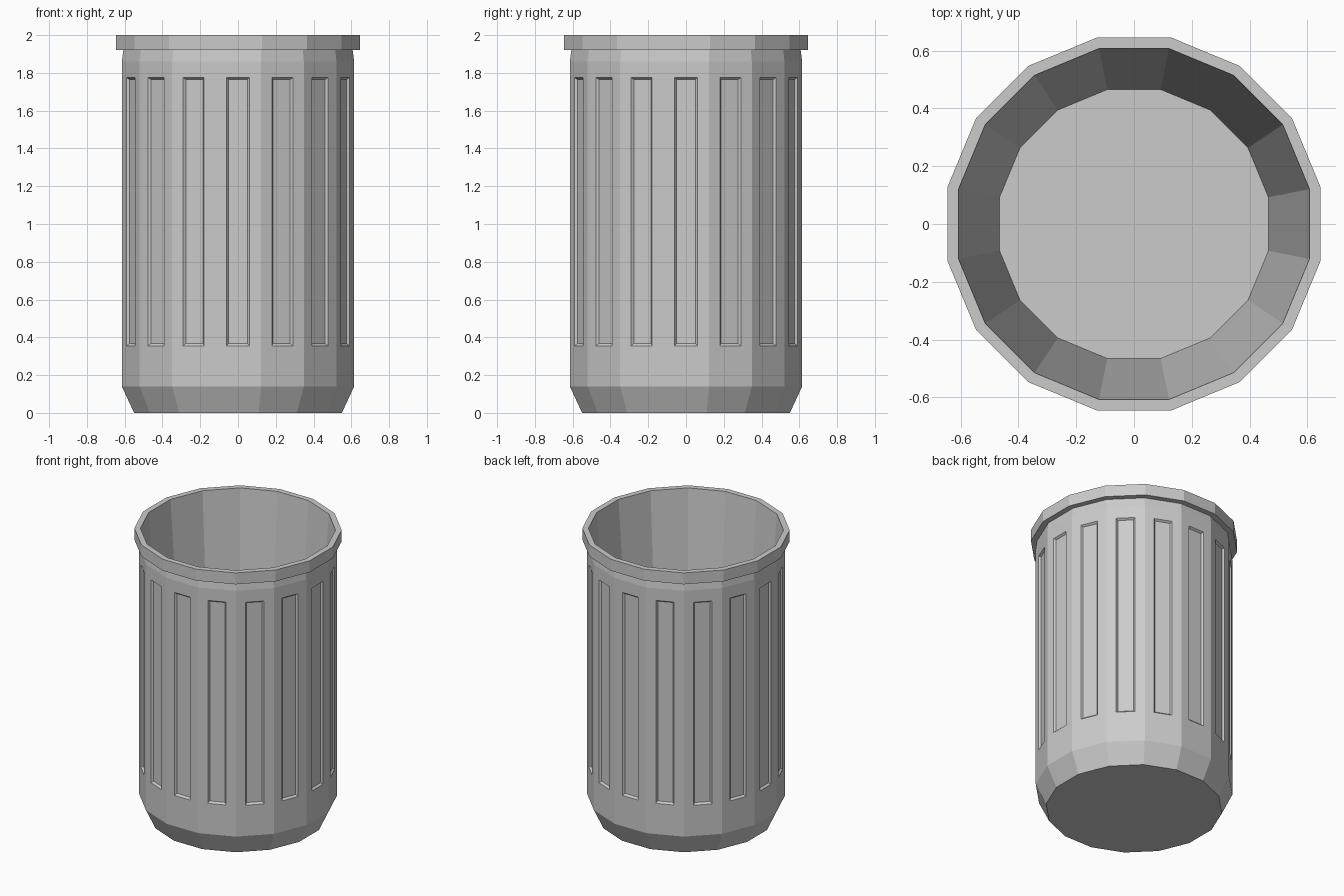
import bpy, bmesh, math
from mathutils import Vector

if "Cube" in bpy.data.objects:
    bpy.data.objects.remove(bpy.data.objects["Cube"])

N = 16
STEP = 2 * math.pi / N
bm = bmesh.new()


def ring(apothem, z):
    r = apothem / math.cos(STEP / 2)
    return [bm.verts.new((r * math.cos((k + 0.5) * STEP),
                          r * math.sin((k + 0.5) * STEP), z)) for k in range(N)]


def bridge(a, b, n=N):
    for k in range(n):
        j = (k + 1) % n
        bm.faces.new((a[k], a[j], b[j], b[k]))


def panel_loop(k, apothem, half_w, z0, z1):
    # rectangle lying on the flat between ring vertices k and k+1
    ang = (k + 1) * STEP
    out = Vector((math.cos(ang), math.sin(ang), 0)) * apothem
    side = Vector((-math.sin(ang), math.cos(ang), 0)) * half_w
    return [bm.verts.new(out + s * side + Vector((0, 0, z)))
            for s, z in ((-1, z0), (1, z0), (1, z1), (-1, z1))]


# Profile: outside bottom -> rim -> inside floor
profile = [(0.55, 0), (0.615, 0.14), (0.615, 1.86), (0.607, 1.92),
           (0.645, 1.92), (0.645, 2.0), (0.607, 2.0), (0.465, 0.06)]
rings = [ring(a, z) for a, z in profile]
for i in range(len(rings) - 1):
    if i != 1:
        bridge(rings[i], rings[i + 1])

# Wall flats, each with one recessed groove
lo, hi = rings[1], rings[2]
for k in range(N):
    j = (k + 1) % N
    flat = [lo[k], lo[j], hi[j], hi[k]]
    edge = panel_loop(k, 0.615, 0.06, 0.355, 1.775)
    floor = panel_loop(k, 0.602, 0.05, 0.367, 1.765)
    bridge(flat, edge, 4)
    bridge(edge, floor, 4)
    bm.faces.new(floor)

# Underside and inner floor
bm.faces.new(rings[0])
bm.faces.new(rings[-1])
bmesh.ops.recalc_face_normals(bm, faces=bm.faces)

mesh = bpy.data.meshes.new("trash_can")
bm.to_mesh(mesh)
bm.free()
bpy.context.collection.objects.link(bpy.data.objects.new("trash_can", mesh))
